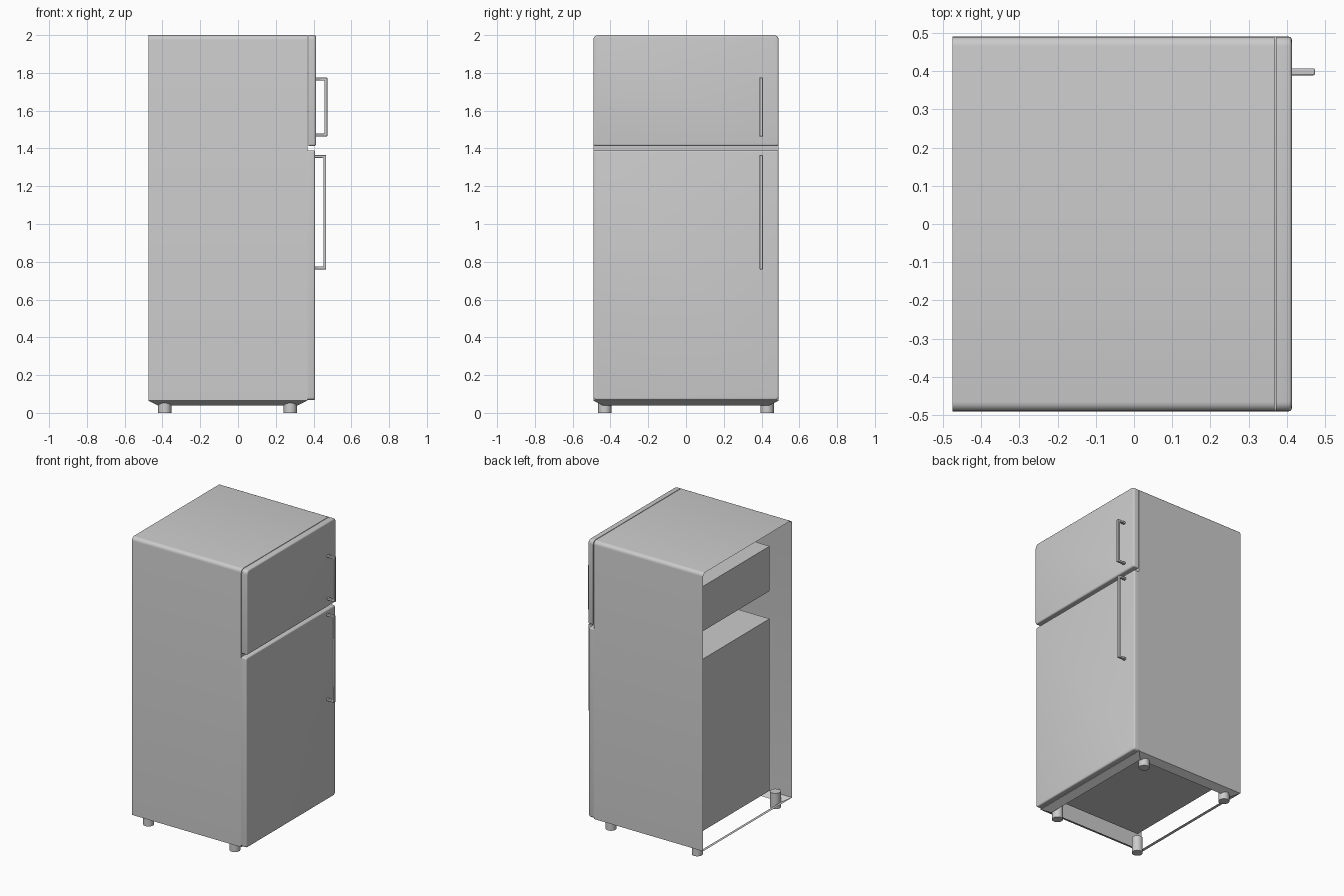
import bpy, bmesh, math

if "Cube" in bpy.data.objects:
    bpy.data.objects.remove(bpy.data.objects["Cube"])

BACK, FRONT, HALF, TOP, BASE = -0.475, 0.368, 0.49, 2.0, 0.065


def finish(bm, name, smooth=True):
    bmesh.ops.remove_doubles(bm, verts=bm.verts, dist=1e-5)
    bmesh.ops.recalc_face_normals(bm, faces=bm.faces)
    me = bpy.data.meshes.new(name)
    bm.to_mesh(me)
    bm.free()
    ob = bpy.data.objects.new(name, me)
    bpy.context.collection.objects.link(ob)
    bpy.ops.object.select_all(action='DESELECT')
    ob.select_set(True)
    bpy.context.view_layer.objects.active = ob
    if smooth:
        bpy.ops.object.shade_smooth_by_angle(angle=math.radians(35))
    return ob


def arc(cy, cz, r, a0, n=5):
    return [(cy + r * math.cos(math.radians(a0 + 90 * i / n)),
             cz + r * math.sin(math.radians(a0 + 90 * i / n))) for i in range(n + 1)]


def face(bm, pts):
    return bm.faces.new([bm.verts.new(p) for p in pts])


def prism(bm, pts, vec):
    f = face(bm, pts)
    g = bmesh.ops.extrude_face_region(bm, geom=[f])
    vs = [v for v in g['geom'] if isinstance(v, bmesh.types.BMVert)]
    bmesh.ops.translate(bm, verts=vs, vec=vec)
    if not f.is_valid or len(f.link_loops if hasattr(f, 'link_loops') else [1]) == 0:
        return
    return f


# cabinet shell: rounded top, open back and underside
bm = bmesh.new()
R = 0.025
top = arc(HALF - R, TOP - R, R, 0) + arc(-HALF + R, TOP - R, R, 90)
section = [(HALF, BASE)] + top + [(-HALF, BASE)]
for (y0, z0), (y1, z1) in zip(section, section[1:]):
    face(bm, [(BACK, y0, z0), (FRONT, y0, z0), (FRONT, y1, z1), (BACK, y1, z1)])

# tapered lip around the underside
ins, low = 0.05, 0.04
rect = [(BACK, -HALF, 1, 1), (FRONT, -HALF, -1, 1), (FRONT, HALF, -1, -1), (BACK, HALF, 1, -1)]
for i in range(4):
    a, b = rect[i], rect[(i + 1) % 4]
    face(bm, [(a[0], a[1], BASE), (b[0], b[1], BASE),
              (b[0] + ins * b[2], b[1] + ins * b[3], low),
              (a[0] + ins * a[2], a[1] + ins * a[3], low)])

# front frame with two openings
W = 0.40
holes = [(0.118, 1.316), (1.51, 1.822)]
for z0, z1 in ((BASE, holes[0][0]), (holes[0][1], holes[1][0])):
    face(bm, [(FRONT, -HALF, z0), (FRONT, HALF, z0), (FRONT, HALF, z1), (FRONT, -HALF, z1)])
for z0, z1 in holes:
    for s in (-1, 1):
        face(bm, [(FRONT, s * W, z0), (FRONT, s * HALF, z0),
                  (FRONT, s * HALF, z1), (FRONT, s * W, z1)])
zt = holes[1][1]
face(bm, [(FRONT, y, z) for y, z in [(HALF, zt)] + top + [(-HALF, zt)]])
finish(bm, "cabinet")

# compartment liners, open toward the doors
for name, (z0, z1) in zip(("fridge_liner", "freezer_liner"), holes):
    bm = bmesh.new()
    ring = [(-W, z0), (W, z0), (W, z1), (-W, z1)]
    xb = -0.365
    face(bm, [(xb, y, z) for y, z in ring])
    for i in range(4):
        (ya, za), (yb, zb) = ring[i], ring[(i + 1) % 4]
        face(bm, [(xb, ya, za), (xb, yb, zb), (FRONT, yb, zb), (FRONT, ya, za)])
    finish(bm, name, False)


# doors with rounded corners and softened front edge
def door(name, x0, x1, z0, z1, rt, rb):
    bm = bmesh.new()
    pts = (arc(HALF - rt, z1 - rt, rt, 0) + arc(-HALF + rt, z1 - rt, rt, 90)
           + arc(-HALF + rb, z0 + rb, rb, 180) + arc(HALF - rb, z0 + rb, rb, 270))
    n, b = len(pts), 0.009
    # front edge roll-over, as insets of the outline
    rows = [(x0, 0.0)]
    for k in range(4):
        t = math.radians(30 * k)
        rows.append((x1 - b + b * math.sin(t), b * (1 - math.cos(t))))
    zc, hz = (z0 + z1) / 2, (z1 - z0) / 2
    loops = []
    for x, d in rows:
        loops.append([bm.verts.new((x, y * (HALF - d) / HALF, zc + (z - zc) * (hz - d) / hz))
                      for y, z in pts])
    for la, lb in zip(loops, loops[1:]):
        for i in range(n):
            j = (i + 1) % n
            bm.faces.new((la[i], la[j], lb[j], lb[i]))
    bm.faces.new(loops[0])
    bm.faces.new(loops[-1])
    finish(bm, name)


door("freezer_door", 0.372, 0.413, 1.413, TOP, 0.025, 0.01)
door("fridge_door", 0.368, 0.408, 0.068, 1.39, 0.01, 0.015)


# bracket handles
def handle(name, x0, x1, z0, z1):
    bm = bmesh.new()
    t = 0.015
    outline = [(x0, z0), (x1, z0), (x1, z1), (x0, z1),
               (x0, z1 - t), (x1 - t, z1 - t), (x1 - t, z0 + t), (x0, z0 + t)]
    prism(bm, [(x, 0.389, z) for x, z in outline], (0, 0.018, 0))
    ob = finish(bm, name)
    m = ob.modifiers.new("soft_edges", 'BEVEL')
    m.width, m.segments, m.limit_method = 0.003, 2, 'ANGLE'


handle("freezer_handle", 0.41, 0.473, 1.463, 1.775)
handle("fridge_handle", 0.405, 0.467, 0.76, 1.365)

# feet
for xn, x in (("rear", -0.388), ("front", 0.277)):
    for yn, y in (("right", 0.43), ("left", -0.43)):
        bpy.ops.mesh.primitive_cylinder_add(vertices=24, radius=0.035, depth=0.11,
                                            location=(x, y, 0.055))
        bpy.context.object.name = f"{xn}_{yn}_foot"
        bpy.ops.object.shade_smooth_by_angle(angle=math.radians(35))
